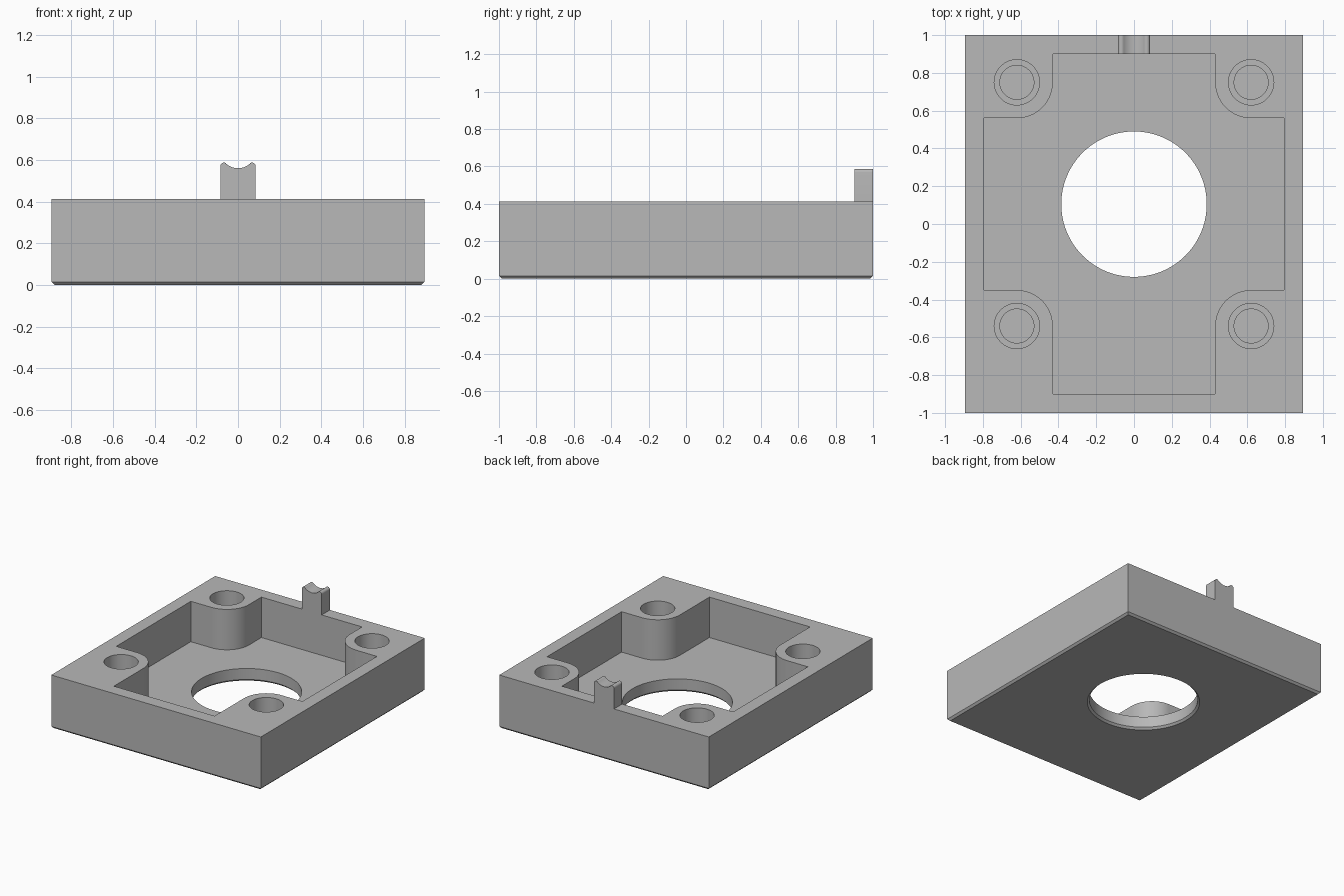
import bpy, bmesh, math
from mathutils import Matrix

cube = bpy.data.objects.get("Cube")
if cube:
    bpy.data.objects.remove(cube, do_unlink=True)

grey = bpy.data.materials.new("plain grey")
grey.use_nodes = True
colour = (0.48, 0.48, 0.48, 1)
grey.diffuse_color = colour
grey.node_tree.nodes["Principled BSDF"].inputs["Base Color"].default_value = colour


def arc(cx, cy, r, start, end, steps):
    """Points along a circular arc, angles in degrees."""
    angles = [math.radians(start + (end - start) * i / steps) for i in range(steps + 1)]
    return [(cx + r * math.cos(a), cy + r * math.sin(a)) for a in angles]


def circle(cx, cy, r, steps=64):
    return arc(cx, cy, r, 0, 360, steps)[:-1]


def rect(w, d):
    return [(-w, -d), (w, -d), (w, d), (-w, d)]


def loft(name, sections):
    """Closed solid through stacked outlines, each given as (points, z)."""
    bm = bmesh.new()
    rings = [[bm.verts.new((x, y, z)) for x, y in pts] for pts, z in sections]
    for low, high in zip(rings, rings[1:]):
        for i in range(len(low)):
            j = (i + 1) % len(low)
            bm.faces.new((low[i], low[j], high[j], high[i]))
    bm.faces.new(rings[0][::-1])
    bm.faces.new(rings[-1])
    bmesh.ops.recalc_face_normals(bm, faces=bm.faces)
    mesh = bpy.data.meshes.new(name)
    bm.to_mesh(mesh)
    bm.free()
    mesh.materials.append(grey)
    obj = bpy.data.objects.new(name, mesh)
    bpy.context.collection.objects.link(obj)
    return obj


def activate(obj):
    bpy.ops.object.select_all(action='DESELECT')
    obj.select_set(True)
    bpy.context.view_layer.objects.active = obj


def cut(obj, cutter):
    activate(obj)
    mod = obj.modifiers.new("cut", 'BOOLEAN')
    mod.operation = 'DIFFERENCE'
    mod.solver = 'EXACT'
    mod.object = cutter
    bpy.ops.object.modifier_apply(modifier=mod.name)
    bpy.data.objects.remove(cutter, do_unlink=True)


WIDTH, DEPTH, TOP, FLOOR, CHAMFER = 0.895, 1.0, 0.412, 0.10, 0.015
BOSS_X, BACK_Y, FRONT_Y, BOSS_R = 0.62, 0.75, -0.54, 0.19

# Tray block with a chamfered bottom edge
tray = loft("tray", [(rect(WIDTH - CHAMFER, DEPTH - CHAMFER), 0),
                     (rect(WIDTH, DEPTH), CHAMFER),
                     (rect(WIDTH, DEPTH), TOP)])

# Cross-shaped pocket that leaves a rounded boss in each corner
right = ([(0.43, -0.9)] + arc(BOSS_X, FRONT_Y, BOSS_R, 180, 90, 20)
         + [(0.795, FRONT_Y + BOSS_R), (0.795, BACK_Y - BOSS_R)]
         + arc(BOSS_X, BACK_Y, BOSS_R, 270, 180, 20) + [(0.43, 0.9)])
outline = right + [(-x, y) for x, y in reversed(right)]
cut(tray, loft("pocket_cutter", [(outline, FLOOR), (outline, 1)]))

# Round opening through the floor, chamfered underneath
wide = circle(0, 0.105, 0.385 + CHAMFER, 96)
narrow = circle(0, 0.105, 0.385, 96)
cut(tray, loft("opening_cutter", [(wide, -0.1), (wide, 0), (narrow, CHAMFER), (narrow, 0.3)]))

# Stepped blind screw holes in the bosses
for x in (-BOSS_X, BOSS_X):
    for y in (FRONT_Y, BACK_Y):
        small, large = circle(x, y, 0.09), circle(x, y, 0.12)
        cut(tray, loft("screw_hole_cutter", [(small, FLOOR), (small, 0.2), (large, 0.2), (large, 1)]))

# Cable rest post on the back wall, with a hollowed top and rounded tips
tip = arc(0.067, 0.569, 0.018, 0, 125, 10)
saddle = arc(0, 0.645, 0.085, -47, -90, 10)
half = [(0.085, TOP)] + tip + saddle
profile = half + [(-x, z) for x, z in reversed(half[:-1])]
post = loft("cable_rest", [(profile, -1.0), (profile, -0.9)])
post.data.transform(Matrix.Rotation(math.pi / 2, 4, 'X'))

for obj in (tray, post):
    activate(obj)
    bpy.ops.object.shade_smooth_by_angle(angle=math.radians(30))
